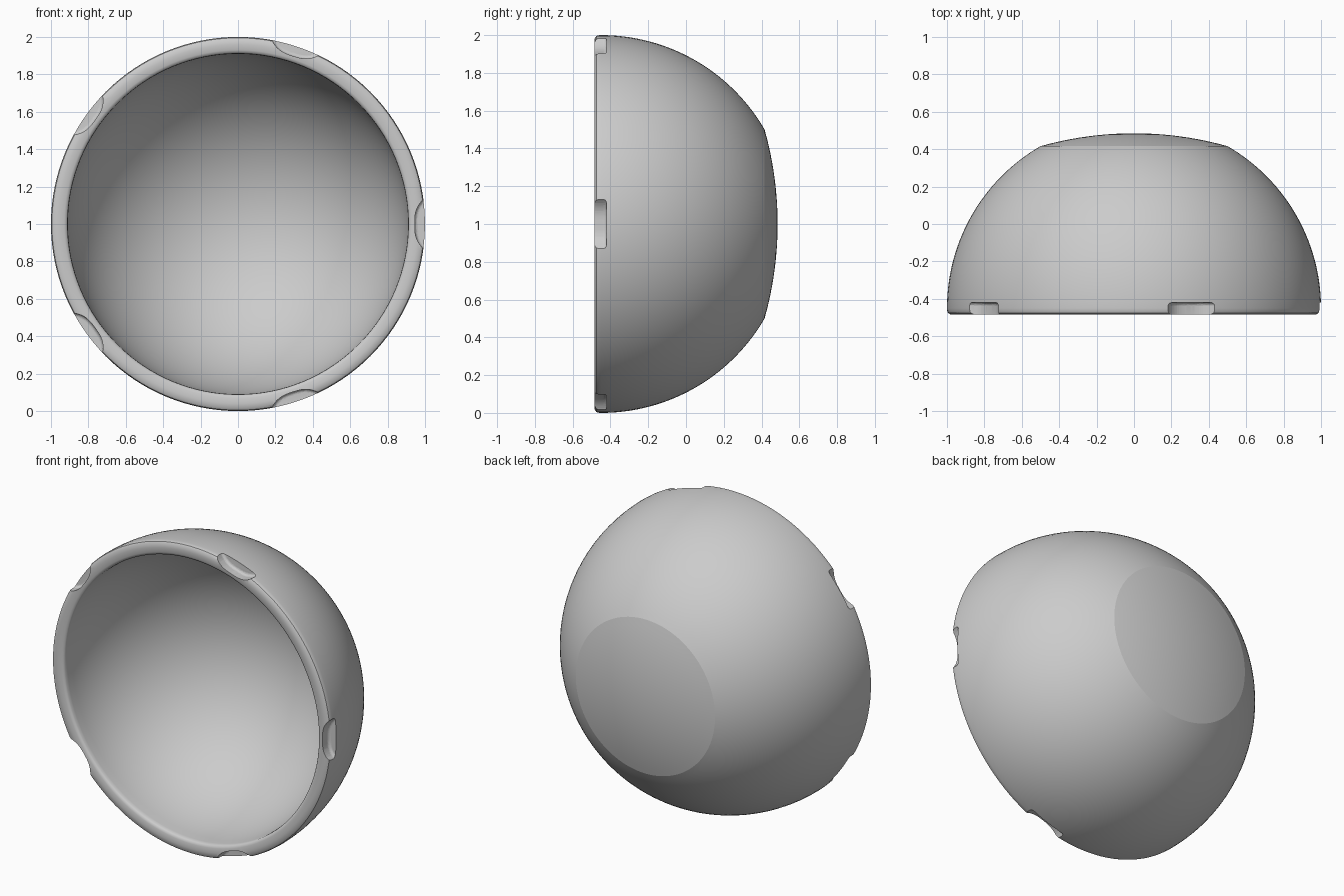
import bpy, bmesh
from math import sin, cos, pi, sqrt, radians
from mathutils import Matrix

cube = bpy.data.objects.get("Cube")
if cube:
    bpy.data.objects.remove(cube)

grey = bpy.data.materials.new("plain_grey")
grey.use_nodes = True
colour = (0.6, 0.6, 0.6, 1)
grey.diffuse_color = colour
grey.node_tree.nodes["Principled BSDF"].inputs["Base Color"].default_value = colour

MID = -0.45      # y of the sphere centre
INNER = 0.91
CAP_R = 0.5      # radius of the flattened cap
BACK = 0.485
SEGMENTS = 128


def make_object(name, bm):
    bmesh.ops.recalc_face_normals(bm, faces=bm.faces)
    mesh = bpy.data.meshes.new(name)
    bm.to_mesh(mesh)
    bm.free()
    mesh.materials.append(grey)
    obj = bpy.data.objects.new(name, mesh)
    bpy.context.collection.objects.link(obj)
    return obj


# Profile (radius, y): inner hemisphere, rounded rim, outer sphere, shallow cap
N = 28
inside = [(INNER * sin(i / N * pi / 2), MID + INNER * cos(i / N * pi / 2)) for i in range(N + 1)]
rim = [(0.912, -0.47), (0.918, -0.478), (0.93, -0.483), (0.96, -0.485),
       (0.983, -0.483), (0.995, -0.475), (0.999, -0.465)]
outside = [(cos(i / N * pi / 3), MID + sin(i / N * pi / 3)) for i in range(N + 1)]
edge_y = outside[-1][1]
rise = BACK - edge_y
cap_radius = (CAP_R ** 2 + rise ** 2) / (2 * rise)
cap = []
for i in range(1, 13):
    r = CAP_R * (1 - i / 12)
    cap.append((r, BACK - cap_radius + sqrt(cap_radius ** 2 - r * r)))

# Bowl: lathe the profile around y
bm = bmesh.new()
verts = [bm.verts.new((r, y, 1)) for r, y in inside + rim + outside + cap]
edges = [bm.edges.new(pair) for pair in zip(verts, verts[1:])]
bmesh.ops.spin(bm, geom=verts + edges, cent=(0, 0, 1), axis=(0, 1, 0),
               angle=2 * pi, steps=SEGMENTS, use_merge=True)
bmesh.ops.remove_doubles(bm, verts=bm.verts, dist=0.0005)
for e in bm.edges:
    if all(abs(v.co.y - edge_y) < 0.001 and sqrt(v.co.x ** 2 + (v.co.z - 1) ** 2) < CAP_R + 0.01
           and v.co.y > 0.3 for v in e.verts):
        crease = sqrt(e.verts[0].co.x ** 2 + (e.verts[0].co.z - 1) ** 2)
        if abs(crease - CAP_R) < 0.001:
            e.smooth = False
bowl = make_object("bowl", bm)

# Five scooped rim notches, rounded where they meet the back wall
bm = bmesh.new()
for k in range(5):
    turn = Matrix.Translation((0, 0, 1)) @ Matrix.Rotation(-k * 2 * pi / 5, 4, 'Y')
    outline = []
    for i in range(-16, 17):
        t = i / 16 * 0.18
        outline.append((0.945 + 0.045 * abs(t / 0.13) ** 3, t))
    front = [bm.verts.new(turn @ Matrix.Translation((r, -0.6, t)).to_translation()) for r, t in outline]
    face = bm.faces.new(front)
    ext = bmesh.ops.extrude_face_region(bm, geom=[face])["geom"]
    back = [v for v in ext if isinstance(v, bmesh.types.BMVert)]
    bmesh.ops.translate(bm, verts=back, vec=(0, 0.18, 0))
    back_edges = [e for e in ext if isinstance(e, bmesh.types.BMEdge)]
    bmesh.ops.bevel(bm, geom=back_edges, offset=0.018, segments=5, profile=0.5, affect='EDGES')
cutter = make_object("notch_cutter", bm)
cutter.hide_render = True

cut = bowl.modifiers.new("notches", 'BOOLEAN')
cut.object = cutter
cut.solver = 'EXACT'
bpy.context.view_layer.objects.active = bowl
bowl.select_set(True)
bpy.ops.object.modifier_apply(modifier=cut.name)
bpy.data.objects.remove(cutter)
bpy.ops.object.shade_smooth_by_angle(angle=radians(32), keep_sharp_edges=True)
